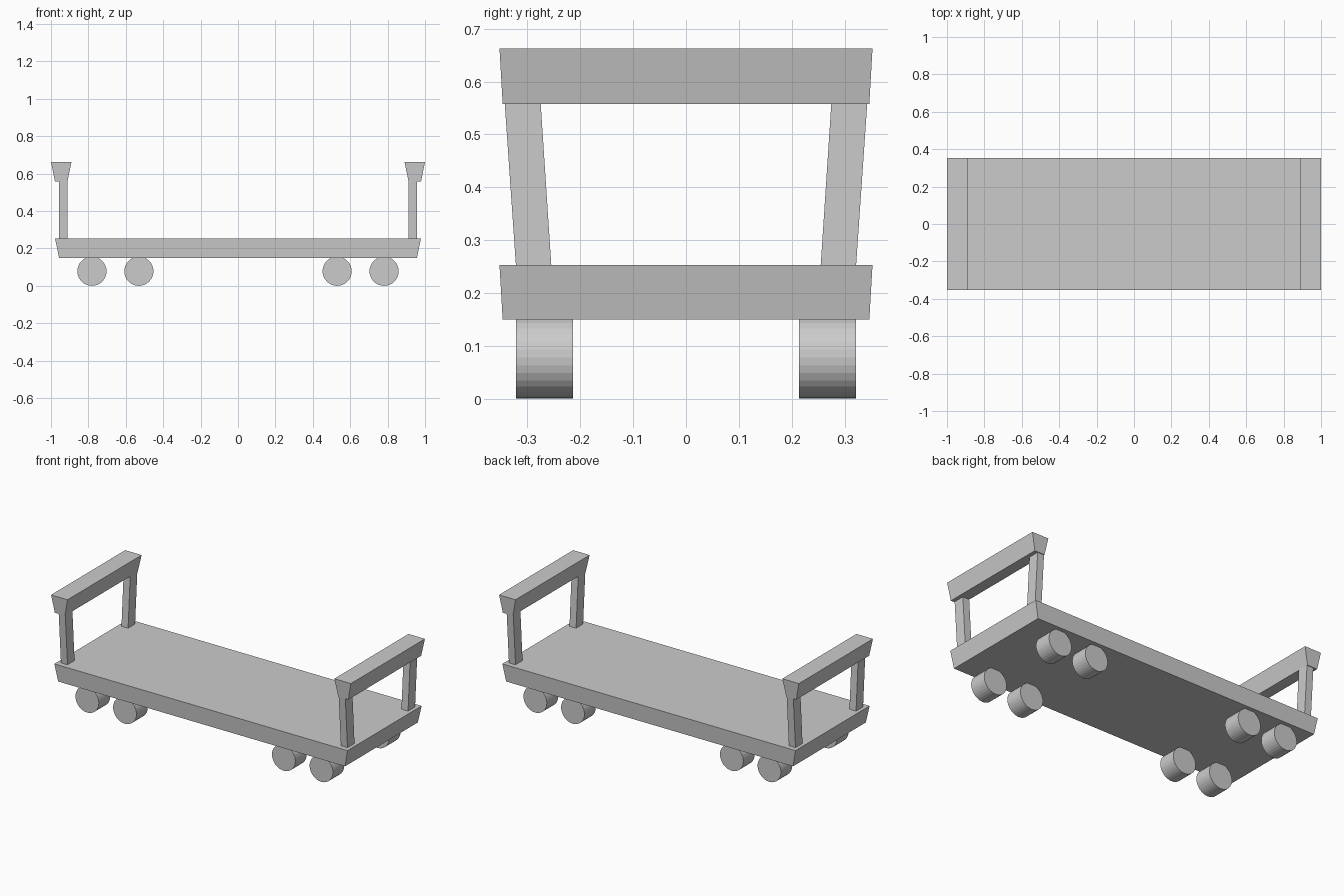
import bpy, bmesh
from math import pi
from mathutils import Matrix

if "Cube" in bpy.data.objects:
    bpy.data.objects.remove(bpy.data.objects["Cube"])


def finish(name, bm):
    bmesh.ops.recalc_face_normals(bm, faces=bm.faces)
    mesh = bpy.data.meshes.new(name)
    bm.to_mesh(mesh)
    bm.free()
    obj = bpy.data.objects.new(name, mesh)
    bpy.context.collection.objects.link(obj)
    return obj


def block(name, bottom, top, z0, z1):
    """Box between two rectangles (x0, x1, y0, y1) at heights z0 and z1."""
    bm = bmesh.new()
    bmesh.ops.create_cube(bm, size=1)
    for v in bm.verts:
        r, z = (top, z1) if v.co.z > 0 else (bottom, z0)
        v.co = (r[v.co.x > 0], r[2 + (v.co.y > 0)], z)
    return finish(name, bm)


def wheel(name, x, y, z, radius, width):
    bm = bmesh.new()
    bmesh.ops.create_cone(bm, cap_ends=True, segments=32, radius1=radius,
                          radius2=radius, depth=width,
                          matrix=Matrix.Translation((x, y, z)) @ Matrix.Rotation(pi / 2, 4, 'X'))
    return finish(name, bm)


def span(sign, a, b):
    return tuple(sorted((sign * a, sign * b)))


# Flat deck with flared edges
block("deck", (-0.957, 0.957, -0.347, 0.347), (-0.978, 0.978, -0.353, 0.353), 0.15, 0.253)

for sx, end in ((-1, "left"), (1, "right")):
    # Flared handle rail at each end
    block(f"{end}_rail", span(sx, 0.912, 0.979) + (-0.347, 0.347),
          span(sx, 0.89, 1.0) + (-0.353, 0.353), 0.558, 0.663)
    for sy, side in ((-1, "front"), (1, "back")):
        # Outward-leaning posts
        xs = span(sx, 0.912, 0.956)
        block(f"{end}_{side}_post", xs + span(sy, 0.255, 0.322),
              xs + span(sy, 0.275, 0.343), 0.253, 0.558)
        # Pairs of wheels
        for i, x in enumerate((0.53, 0.781)):
            wheel(f"{end}_{side}_wheel_{i + 1}", sx * x, sy * 0.268, 0.078, 0.078, 0.108)
